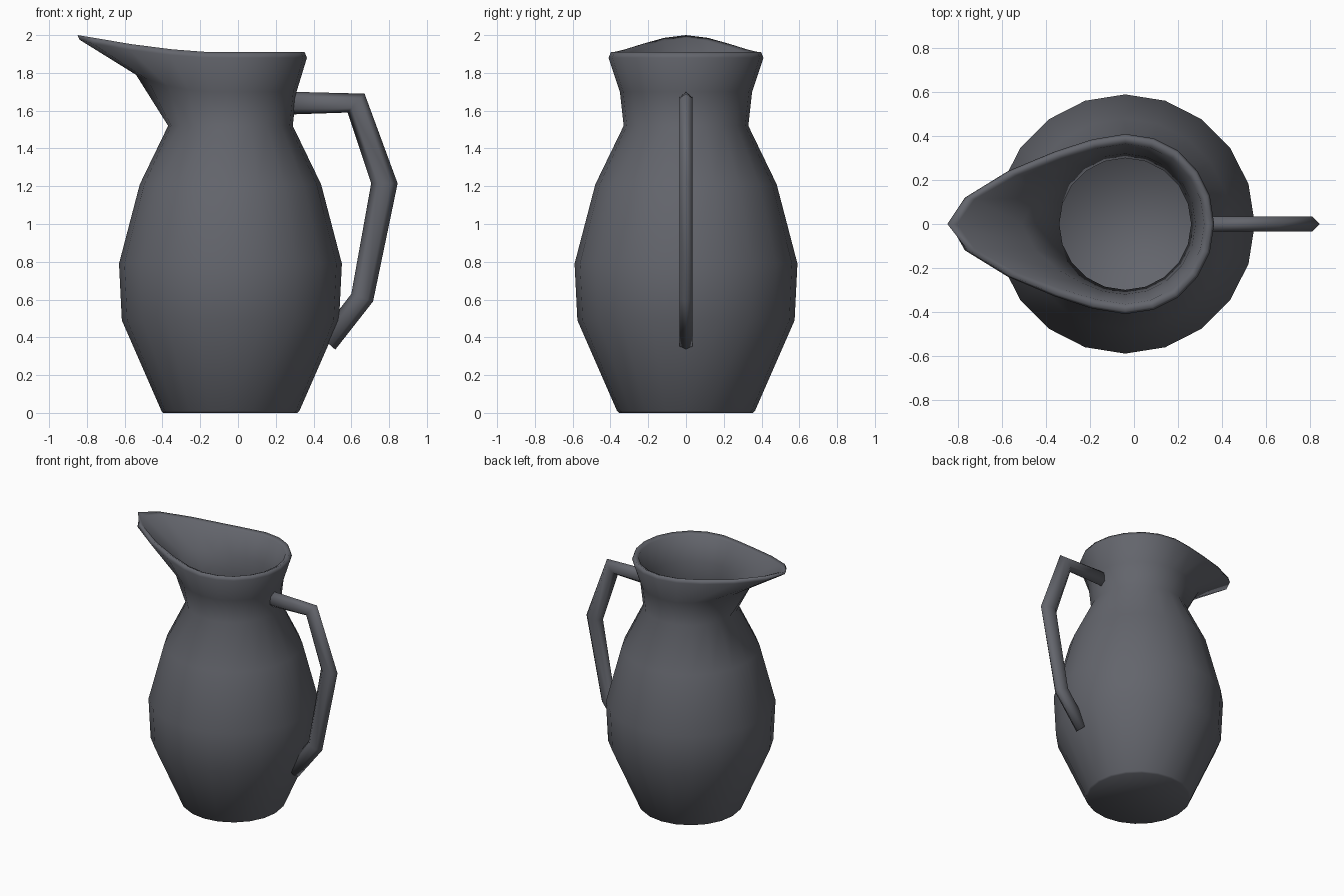
import bpy, bmesh, math

if "Cube" in bpy.data.objects:
    bpy.data.objects.remove(bpy.data.objects["Cube"])

SIDES, CX = 20, -0.04

slate = bpy.data.materials.new("slate_grey")
slate.diffuse_color = (0.125, 0.13, 0.15, 1)
slate.use_nodes = True
slate.node_tree.nodes["Principled BSDF"].inputs["Base Color"].default_value = slate.diffuse_color


def loft(name, rings):
    """Skin a list of equal-length closed rings and cap both ends."""
    bm = bmesh.new()
    loops = [[bm.verts.new(p) for p in ring] for ring in rings]
    n = len(rings[0])
    for a, b in zip(loops, loops[1:]):
        for i in range(n):
            j = (i + 1) % n
            bm.faces.new((a[i], a[j], b[j], b[i]))
    bm.faces.new(loops[0][::-1])
    bm.faces.new(loops[-1])
    bmesh.ops.recalc_face_normals(bm, faces=bm.faces)
    for f in bm.faces:
        f.smooth = True
    mesh = bpy.data.meshes.new(name)
    bm.to_mesh(mesh)
    bm.free()
    mesh.materials.append(slate)
    obj = bpy.data.objects.new(name, mesh)
    bpy.context.collection.objects.link(obj)
    return obj


def circle(r, z):
    return [(CX + r * math.cos(math.tau * i / SIDES),
             r * math.sin(math.tau * i / SIDES), z) for i in range(SIDES)]


def mirrored(half):
    """Half outline from handle side to spout tip, mirrored across y."""
    return half + [(x, -y, z) for x, y, z in half[-2:0:-1]]


def inset(ring, d, dz):
    """Move a ring towards the jug axis by d and vertically by dz."""
    out = []
    for x, y, z in ring:
        k = 1 - d / math.hypot(x - CX, y)
        out.append((CX + (x - CX) * k, y * k, z + dz))
    return out


# Throat and rim outlines that pull out into the spout
throat = mirrored(
    [(CX + 0.35 * math.cos(math.radians(a)), 0.35 * math.sin(math.radians(a)), 1.70)
     for a in range(0, 91, 18)]
    + [(-0.15, 0.335, 1.70), (-0.26, 0.29, 1.71), (-0.37, 0.225, 1.73),
       (-0.48, 0.125, 1.765), (-0.54, 0, 1.79)])
rim = mirrored(
    [(0.365, 0, 1.91), (0.345, 0.13, 1.91), (0.29, 0.24, 1.91), (0.20, 0.335, 1.91),
     (0.09, 0.39, 1.91), (-0.04, 0.41, 1.91), (-0.19, 0.385, 1.912),
     (-0.36, 0.33, 1.925), (-0.575, 0.24, 1.952), (-0.77, 0.12, 1.985),
     (-0.85, 0, 2.0)])
rim_low = inset(rim, 0.0, -0.03)
rim_low[SIDES // 2] = (-0.838, 0, 1.975)
rim_top = inset(rim, 0.012, 0)
rim_top[SIDES // 2] = rim[SIDES // 2]

# Jug: outer wall up to the rim, then back down the inner wall to the floor
outer = [(0.355, 0), (0.365, 0.01), (0.575, 0.49), (0.59, 0.79), (0.48, 1.21), (0.33, 1.52)]
inner = [(0.30, 1.52), (0.455, 1.21), (0.57, 0.79), (0.555, 0.49), (0.345, 0.03)]
loft("jug_body",
     [circle(r, z) for r, z in outer]
     + [throat, rim_low, rim_top, inset(rim, 0.045, -0.015), inset(throat, 0.03, 0.01)]
     + [circle(r, z) for r, z in inner])

# Handle: hexagonal section between outer and inner (x, z) edge points
handle_edges = [((0.28, 1.70), (0.28, 1.58)), ((0.67, 1.69), (0.58, 1.59)),
                ((0.845, 1.215), (0.705, 1.215)), ((0.715, 0.59), (0.60, 0.63)),
                ((0.515, 0.335), (0.43, 0.41))]
sections = []
for (px, pz), (qx, qz) in handle_edges:
    ring = []
    for i in range(6):
        c, s = math.cos(math.tau * i / 6), math.sin(math.tau * i / 6)
        ring.append(((px + qx) / 2 + (px - qx) / 2 * c, 0.0404 * s,
                     (pz + qz) / 2 + (pz - qz) / 2 * c))
    sections.append(ring)
loft("handle", sections)
